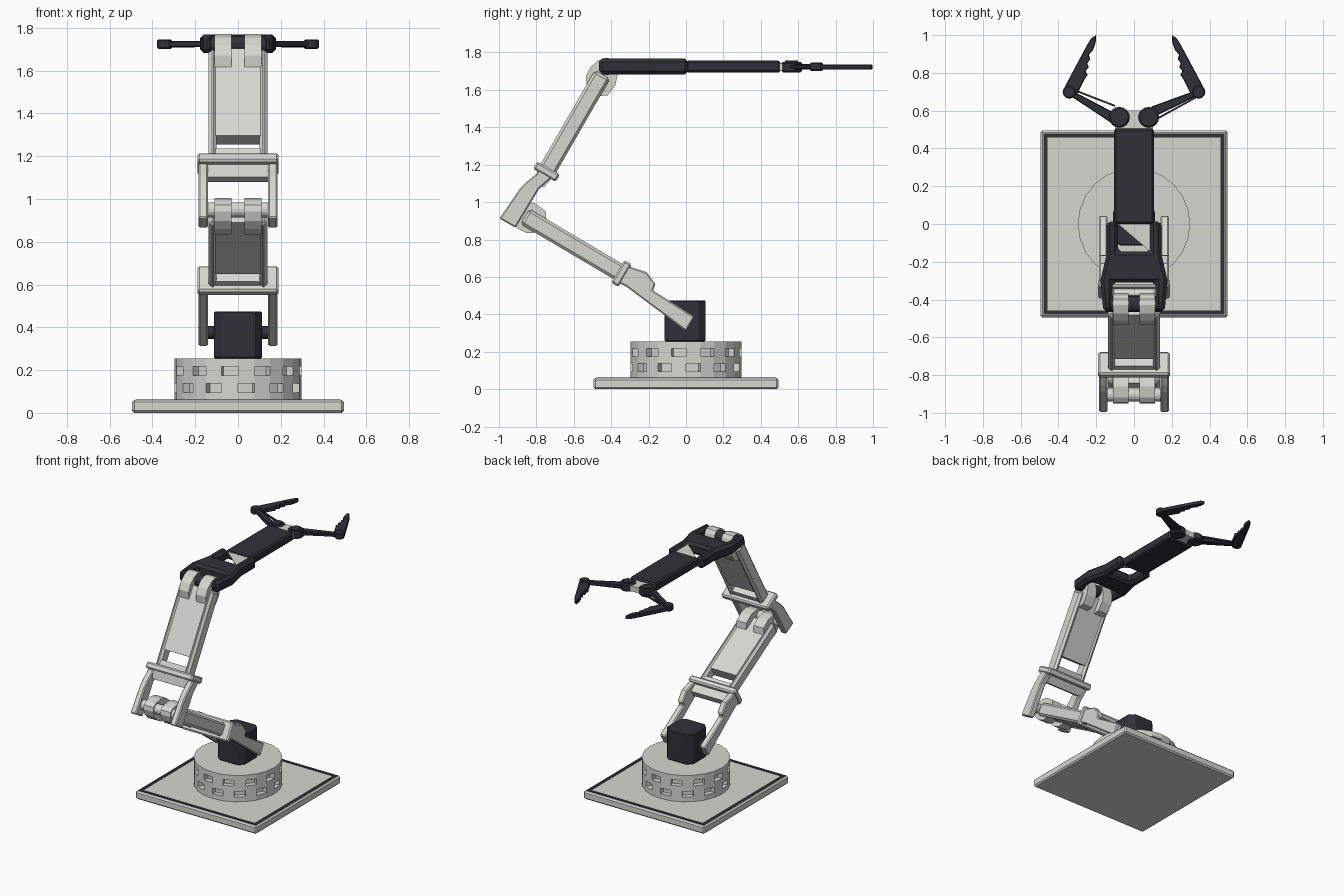
import bpy, bmesh
from math import sin, cos, pi, radians
from mathutils import Matrix, Vector

if "Cube" in bpy.data.objects:
    bpy.data.objects.remove(bpy.data.objects["Cube"])


def material(name, rgb):
    m = bpy.data.materials.new(name)
    m.diffuse_color = (*rgb, 1)
    m.use_nodes = True
    m.node_tree.nodes["Principled BSDF"].inputs["Base Color"].default_value = m.diffuse_color
    return m


LIGHT = material("warm_grey", (0.68, 0.68, 0.64))
DARK = material("charcoal", (0.03, 0.03, 0.04))
FLAT = Matrix.Identity(4)


def finish(name, bm, mat, bevel=0.0):
    bmesh.ops.recalc_face_normals(bm, faces=bm.faces)
    me = bpy.data.meshes.new(name)
    bm.to_mesh(me)
    bm.free()
    me.materials.append(mat)
    ob = bpy.data.objects.new(name, me)
    bpy.context.collection.objects.link(ob)
    if bevel:
        b = ob.modifiers.new("chamfer", "BEVEL")
        b.width, b.segments, b.angle_limit = bevel, 1, radians(40)
        b.limit_method = "ANGLE"
    return ob


def prism(name, pts, lo, hi, frame=FLAT, mat=LIGHT, bevel=0.0):
    """Extrude a 2D outline from lo to hi along the frame's third axis."""
    bm = bmesh.new()
    f = bm.faces.new([bm.verts.new(frame @ Vector((a, b, lo))) for a, b in pts])
    ext = bmesh.ops.extrude_face_region(bm, geom=[f])["geom"]
    shift = frame.to_3x3() @ Vector((0, 0, hi - lo))
    bmesh.ops.translate(bm, vec=shift, verts=[v for v in ext if isinstance(v, bmesh.types.BMVert)])
    return finish(name, bm, mat, bevel)


def rect(a0, a1, b0, b1):
    return [(a0, b0), (a1, b0), (a1, b1), (a0, b1)]


def circle(a, b, r, n=16):
    return [(a + r * cos(2 * pi * i / n), b + r * sin(2 * pi * i / n)) for i in range(n)]


def mirrored(half):
    return half + [(-a, b) for a, b in reversed(half) if a]


def strip(p, q, wp, wq):
    d = (Vector(q) - Vector(p)).normalized()
    n = Vector((-d.y, d.x))
    p, q = Vector(p), Vector(q)
    return [tuple(v) for v in (p + n * wp, p - n * wp, q - n * wq, q + n * wq)]


# base plate with dark border line
prism("base_plate", rect(-.495, .495, -.495, .495), 0, .06, bevel=.01)
E, I = .48, .457
for i, r in enumerate([rect(-E, E, I, E), rect(-E, E, -E, -I), rect(-E, -I, -I, I), rect(I, E, -I, I)]):
    prism(f"base_border_{i}", r, .05, .063, mat=DARK)

# slotted turntable drum: every other panel in two rows is pushed inwards
bm = bmesh.new()
N, levels = 24, [.06, .095, .137, .175, .217, .255]
rings = [[bm.verts.new((x, y, z)) for x, y in circle(0, 0, .297, N)] for z in levels]
slots = []
for k in range(5):
    for i in range(N):
        j = (i + 1) % N
        f = bm.faces.new((rings[k][i], rings[k][j], rings[k + 1][j], rings[k + 1][i]))
        if k in (1, 3) and i % 2 == (k == 3):
            slots.append(f)
bm.faces.new(rings[0])
bm.faces.new(rings[-1])
bmesh.ops.recalc_face_normals(bm, faces=bm.faces)
for f in bmesh.ops.extrude_discrete_faces(bm, faces=slots)["faces"]:
    for v in f.verts:
        v.co.x *= .88
        v.co.y *= .88
finish("turntable_drum", bm, LIGHT)

# motor housing
prism("motor_housing", [(.112, -.075), (.112, .065), (.075, .105), (-.075, .105),
      (-.112, .065), (-.112, -.075), (-.075, -.115), (.075, -.115)], .255, .475, mat=DARK, bevel=.006)


def arm_frame(y, z, angle):
    """Local axes: along the arm, across its thickness, then world x."""
    c, s = cos(radians(angle)), sin(radians(angle))
    return Matrix(((0, 0, 1, 0), (c, s, 0, y), (s, -c, 0, z), (0, 0, 0, 1)))


def arm(name, frame, fork):
    # forked yoke, collar and cross block
    for tag, s in (("left", -1), ("right", 1)):
        prism(f"{name}_fork_{tag}", fork, s * .14, s * .185, frame, bevel=.007)
        prism(f"{name}_rail_{tag}", rect(0, .6, -.047, .047), s * .1, s * .137, frame, bevel=.015)
        # hinge knuckles at the far end
        prism(f"{name}_knuckle_{tag}",
              [(.5, -.04), (.545, -.072), (.6, -.075), (.65, -.06), (.685, -.03), (.697, 0),
               (.685, .03), (.64, .07), (.585, .088), (.517, .08), (.49, .04)],
              s * .03, s * .11, frame)
    prism(f"{name}_collar", rect(-.023, .023, -.07, .07), -.19, .19, frame, bevel=.01)
    prism(f"{name}_cross_block", [(-.08, -.02), (-.08, .03), (0, .045), (0, -.045)], -.145, .145, frame)
    # body panel with the window left open next to the collar
    prism(f"{name}_window_sill", rect(.02, .06, -.04, .04), -.105, .105, frame)
    prism(f"{name}_panel", rect(.13, .6, -.04, .04), -.105, .105, frame)


low = arm_frame(-.345, .618, 149.4)
up = arm_frame(-.746, 1.163, 60)
arm("lower_arm", low, [(0, .05), (-.112, .075), (-.186, .044), (-.19, .008), (-.454, 0),
                       (-.454, -.09), (-.06, -.047), (0, -.05)])
arm("upper_arm", up, [(0, .045), (-.1, .012), (-.343, .007), (-.343, -.093), (-.15, -.078),
                      (-.102, -.066), (-.035, -.04), (0, -.045)])
prism("shoulder_axle", circle(-.4, -.045, .03), -.15, .15, low, DARK)
prism("elbow_axle", circle(.65, 0, .036), -.15, .15, low)
prism("wrist_axle", circle(.645, 0, .042), -.13, .13, up, DARK)

# dark wrist yoke and forearm
prism("wrist_yoke", mirrored([(0, -.31), (.115, -.31), (.115, -.465), (.162, -.465), (.178, -.3),
      (.145, -.16), (.145, .012), (.085, .012), (.085, -.145), (0, -.145)]),
      1.683, 1.768, mat=DARK, bevel=.018)
prism("window_panel", [(-.085, 0), (.085, 0), (.085, -.145)], 1.745, 1.752)
prism("forearm", rect(-.105, .105, 0, .505), 1.693, 1.756, mat=DARK, bevel=.01)

# gripper
prism("gripper_palm", mirrored([(0, .5), (.1, .5), (.1, .615), (.05, .603), (0, .6)]), 1.703, 1.742)
for tag, s in (("left", -1), ("right", 1)):
    def side(pts):
        return [(s * a, b) for a, b in pts]
    prism(f"gripper_gear_{tag}", side(circle(.078, .565, .055)), 1.694, 1.75, mat=DARK, bevel=.008)
    prism(f"gripper_cap_{tag}", side(circle(.078, .565, .035)), 1.75, 1.756, mat=DARK)
    # main link and thin parallel rod, swapped between the two sides
    o = .02 * s
    prism(f"gripper_link_{tag}", side(strip((.1, .575 + o), (.34, .697), .028, .014)),
          1.71, 1.738, mat=DARK, bevel=.005)
    prism(f"gripper_rod_{tag}", side(strip((.1, .585 - 2 * o), (.345, .7 - o), .005, .005)),
          1.718, 1.73, mat=DARK)
    prism(f"finger_joint_{tag}", side(circle(.343, .698, .035, 12)), 1.702, 1.746, mat=DARK, bevel=.006)
    # toothed finger
    prism(f"finger_{tag}", side([(.37, .72), (.36, .68), (.3, .69), (.265, .76), (.245, .79), (.257, .81),
          (.238, .83), (.248, .85), (.23, .875), (.24, .895), (.217, .92), (.203, .96), (.2, 1.0),
          (.225, .985), (.25, .945)]), 1.708, 1.736, mat=DARK, bevel=.004)
